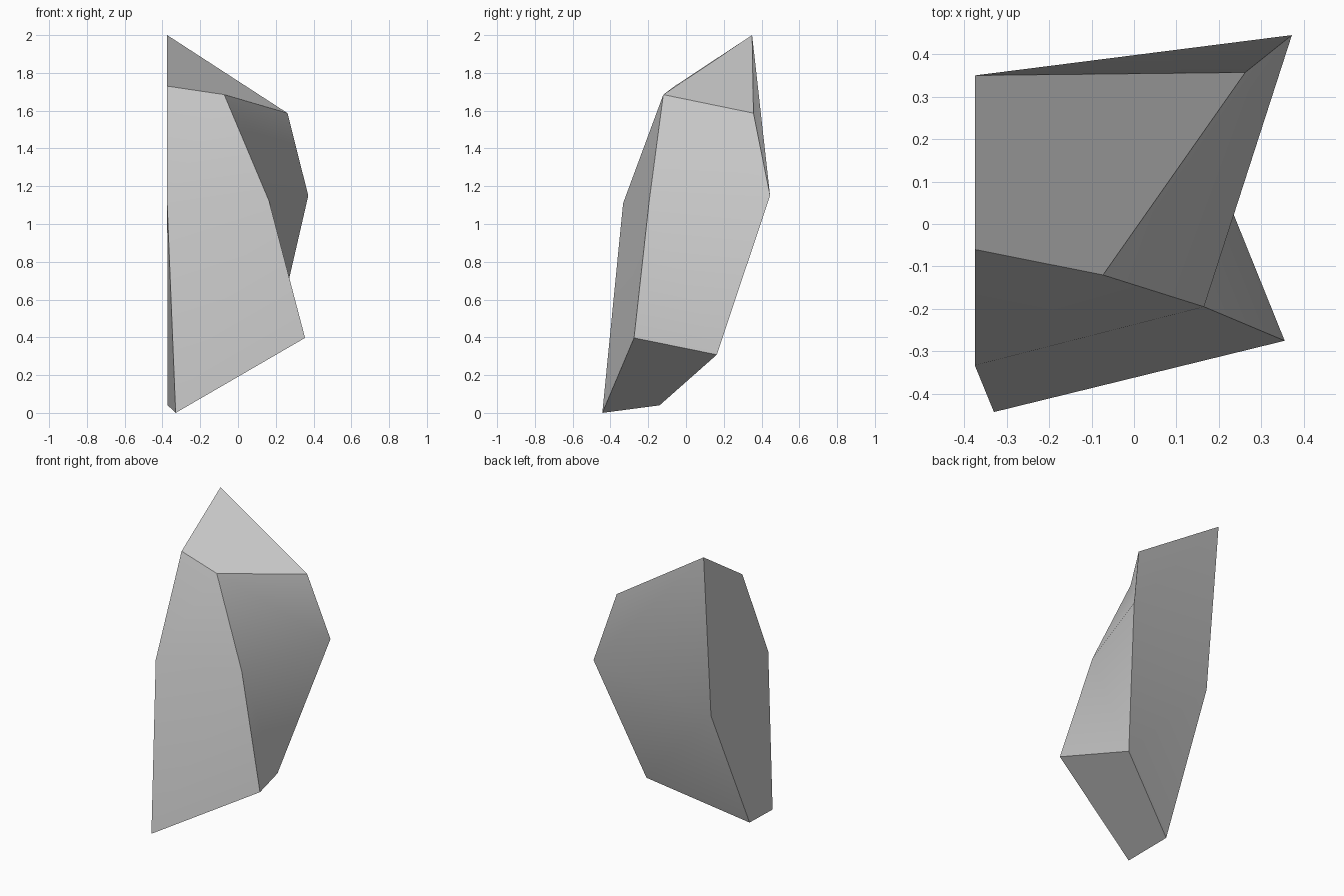
import bpy, bmesh, math

if "Cube" in bpy.data.objects:
    bpy.data.objects.remove(bpy.data.objects["Cube"])

# Three four-sided rings, each ordered back-left, front-left, front-right, back-right
RINGS = [
    [(-.372, -.14, .04), (-.33, -.443, 0), (.355, -.275, .397), (.178, .163, .308)],
    [(-.362, .253, .90), (-.375, -.333, 1.11), (.165, -.195, 1.12), (.372, .445, 1.15)],
    [(-.375, .35, 2.0), (-.375, -.06, 1.73), (-.073, -.12, 1.685), (.262, .357, 1.587)],
]
RIGHT = 2

bm = bmesh.new()
rings = [[bm.verts.new(p) for p in ring] for ring in RINGS]

# Loft the sides; the corner order sets how each bent quad folds
for lower, upper in zip(rings, rings[1:]):
    for i in range(4):
        j = (i + 1) % 4
        quad = [lower[i], lower[j], upper[j], upper[i]]
        if i == RIGHT:
            quad = quad[1:] + quad[:1]
        bm.faces.new(quad)

# Slanted top and bottom
bm.faces.new(rings[-1])
bm.faces.new(rings[0][::-1])
bmesh.ops.recalc_face_normals(bm, faces=bm.faces[:])

mesh = bpy.data.meshes.new("rock_shard")
bm.to_mesh(mesh)
bm.free()
rock = bpy.data.objects.new("rock_shard", mesh)
bpy.context.collection.objects.link(rock)

# Soft bend around the middle, crisp outer corners
bpy.context.view_layer.objects.active = rock
rock.select_set(True)
bpy.ops.object.shade_smooth_by_angle(angle=math.radians(30))
